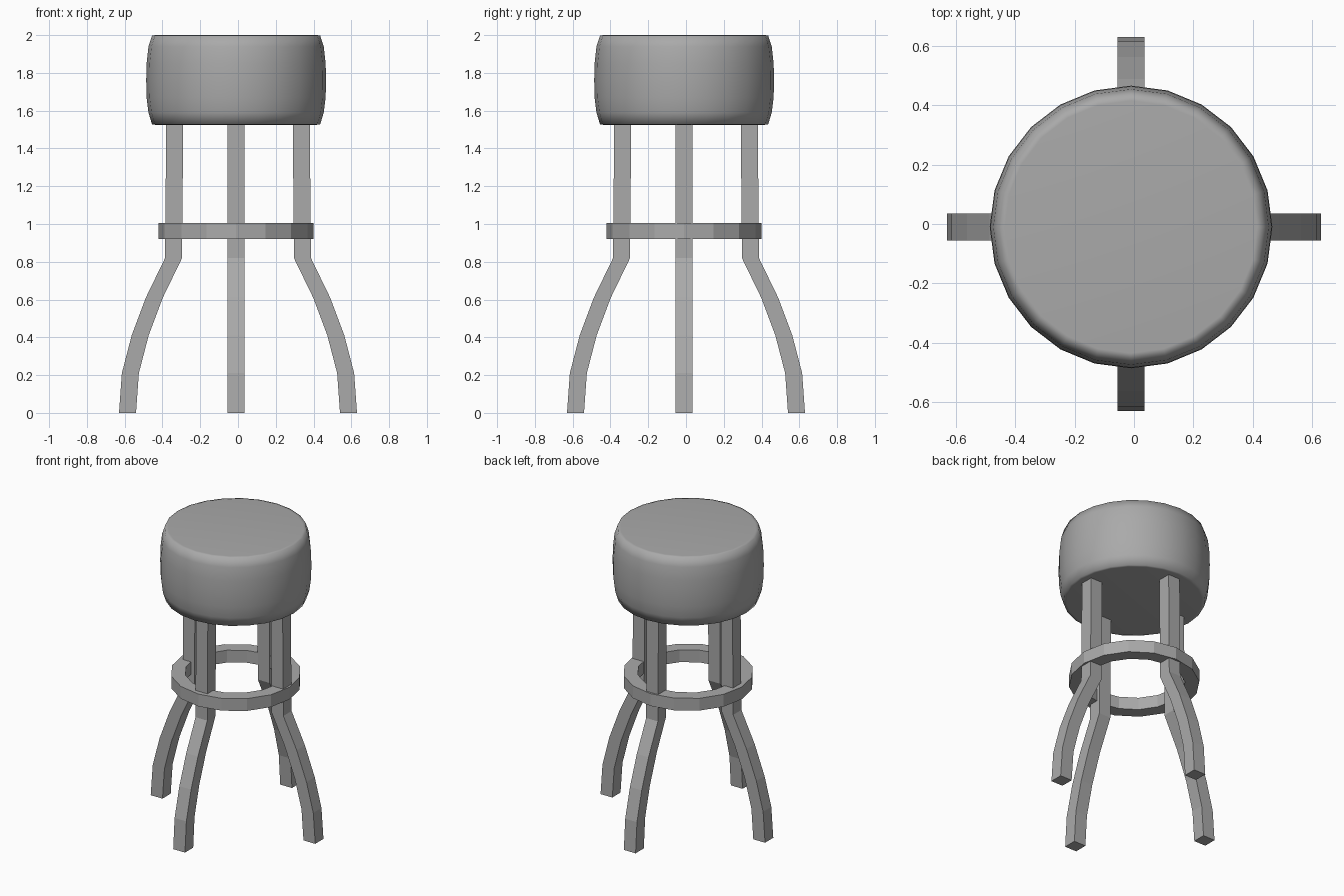
import bpy, bmesh, math
from mathutils import Matrix, Vector

if "Cube" in bpy.data.objects:
    bpy.data.objects.remove(bpy.data.objects["Cube"], do_unlink=True)

GREY = (0.4, 0.4, 0.4, 1)
grey = bpy.data.materials.new("plain_grey")
grey.use_nodes = True
grey.diffuse_color = GREY
grey.node_tree.nodes["Principled BSDF"].inputs["Base Color"].default_value = GREY

OFF = -0.01  # seat, ring and leg centre lines sit slightly off the origin


def add_object(name, bm, smooth=False):
    bmesh.ops.recalc_face_normals(bm, faces=bm.faces)
    for f in bm.faces:
        f.smooth = smooth
    mesh = bpy.data.meshes.new(name)
    bm.to_mesh(mesh)
    bm.free()
    mesh.materials.append(grey)
    obj = bpy.data.objects.new(name, mesh)
    bpy.context.collection.objects.link(obj)
    return obj


def lathe(name, profile, sides, closed=False, smooth=False):
    """Spin a (radius, z) profile around the stool axis."""
    bm = bmesh.new()
    rings = []
    for r, z in profile:
        rings.append([bm.verts.new((OFF + r * math.cos(2 * math.pi * i / sides),
                                    OFF + r * math.sin(2 * math.pi * i / sides), z))
                      for i in range(sides)])
    pairs = list(zip(rings, rings[1:]))
    if closed:
        pairs.append((rings[-1], rings[0]))
    else:
        bm.faces.new(rings[0])
        bm.faces.new(rings[-1])
    for a, b in pairs:
        for i in range(sides):
            j = (i + 1) % sides
            bm.faces.new((a[i], a[j], b[j], b[i]))
    return add_object(name, bm, smooth)


# Padded round seat with bulging side
lathe("seat", [(0.425, 1.525), (0.445, 1.527), (0.464, 1.59), (0.474, 1.67),
               (0.476, 1.76), (0.474, 1.85), (0.464, 1.94), (0.445, 1.998),
               (0.425, 2.0)], 24, smooth=True)

# Flat foot ring
lathe("foot_ring", [(0.41, 0.92), (0.41, 1.005), (0.32, 1.005), (0.32, 0.92)],
      16, closed=True)

# Four bent square legs: (outer distance, height) down the leg
LEG = [(0.38, 1.54), (0.386, 0.82), (0.488, 0.61), (0.563, 0.41), (0.615, 0.21), (0.63, 0)]
THICK = 0.09


def leg(name, angle):
    bm = bmesh.new()
    turn = Matrix.Rotation(angle, 4, 'Z')
    # keep the sideways shift the same in world space for every leg
    shift = Vector((OFF * abs(math.sin(angle)), OFF * abs(math.cos(angle)), 0))
    rings = []
    for d, z in LEG:
        rings.append([bm.verts.new(turn @ Vector((d - a * THICK, b * THICK / 2, z)) + shift)
                      for a, b in ((0, -1), (0, 1), (1, 1), (1, -1))])
    for a, b in zip(rings, rings[1:]):
        for i in range(4):
            j = (i + 1) % 4
            bm.faces.new((a[i], a[j], b[j], b[i]))
    bm.faces.new(rings[0])
    bm.faces.new(rings[-1])
    add_object(name, bm)


for i, side in enumerate(("left", "back", "right", "front")):
    leg(side + "_leg", i * math.pi / 2)
